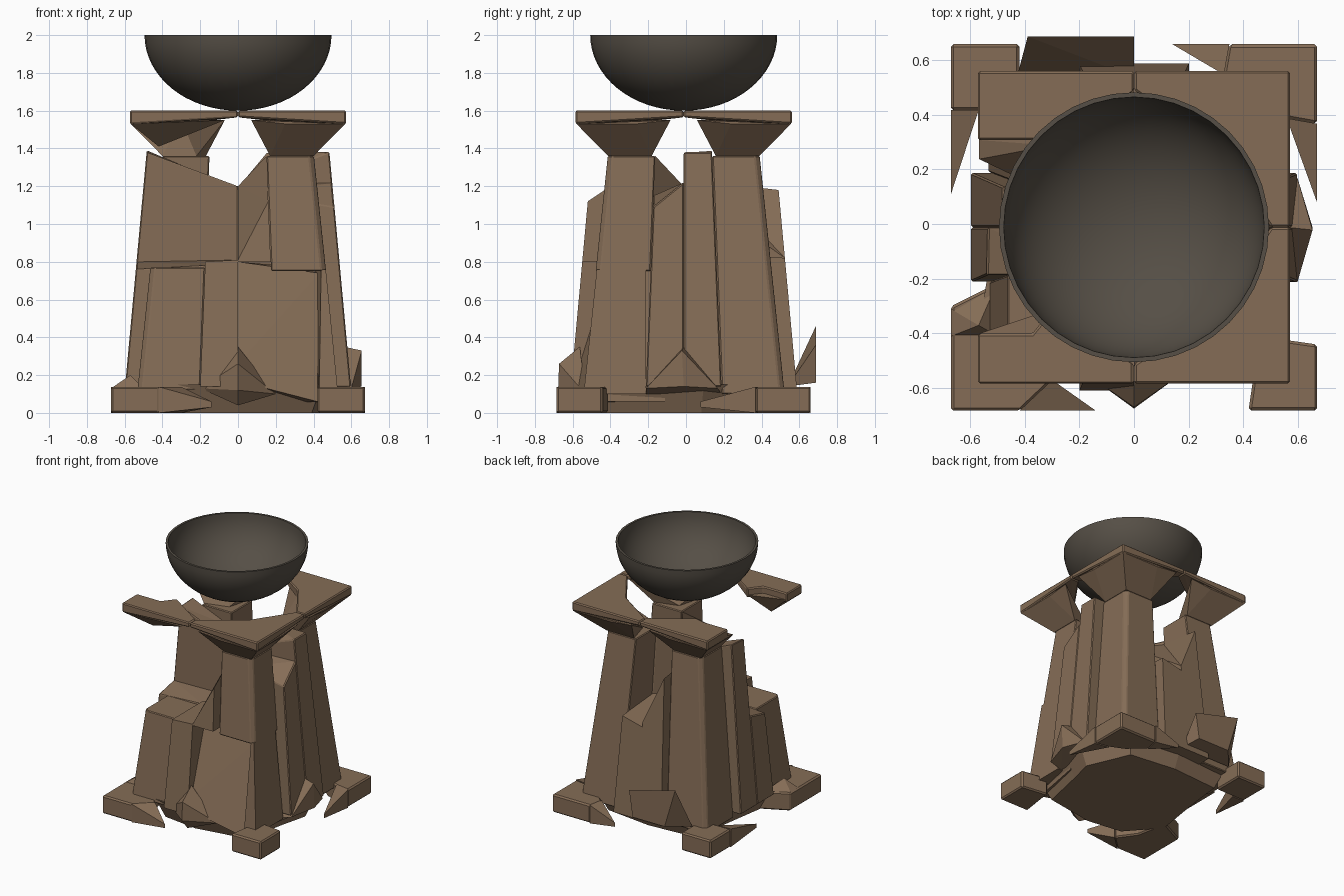
import bpy, bmesh, math

if "Cube" in bpy.data.objects:
    bpy.data.objects.remove(bpy.data.objects["Cube"])

OY = -0.012  # whole model sits slightly forward


def material(name, rgb):
    m = bpy.data.materials.new(name)
    m.diffuse_color = (*rgb, 1)
    m.use_nodes = True
    m.node_tree.nodes["Principled BSDF"].inputs["Base Color"].default_value = m.diffuse_color
    return m


STONE = material("weathered stone", (0.235, 0.152, 0.093))
IRON = material("dark iron", (0.092, 0.078, 0.061))


def finish(name, bm, mat, bevel=0.0):
    bmesh.ops.recalc_face_normals(bm, faces=bm.faces)
    me = bpy.data.meshes.new(name)
    bm.to_mesh(me)
    bm.free()
    ob = bpy.data.objects.new(name, me)
    bpy.context.collection.objects.link(ob)
    ob.location.y = OY
    me.materials.append(mat)
    if bevel:
        b = ob.modifiers.new("worn edges", 'BEVEL')
        b.width, b.segments, b.angle_limit = bevel, 1, math.radians(40)
    return ob


def hull(name, pts, bevel=0.0):
    bm = bmesh.new()
    vs = [bm.verts.new(p) for p in pts]
    r = bmesh.ops.convex_hull(bm, input=vs)
    junk = {v for v in r["geom_interior"] + r["geom_unused"] if isinstance(v, bmesh.types.BMVert)}
    bmesh.ops.delete(bm, geom=list(junk), context='VERTS')
    bmesh.ops.dissolve_limit(bm, angle_limit=0.02, verts=bm.verts, edges=bm.edges)
    return finish(name, bm, STONE, bevel)


def loft(name, bottom, top, bevel=0.0):
    """Solid between two loops of equal length."""
    bm = bmesh.new()
    a = [bm.verts.new(p) for p in bottom]
    b = [bm.verts.new(p) for p in top]
    n = len(a)
    caps = [bm.faces.new(a[::-1]), bm.faces.new(b)]
    for i in range(n):
        j = (i + 1) % n
        bm.faces.new((a[i], a[j], b[j], b[i]))
    bmesh.ops.triangulate(bm, faces=caps)
    return finish(name, bm, STONE, bevel)


# Tapering half widths: panel front, pillar corner, panel edge
def taper(lo, hi):
    return lambda z: lo + (hi - lo) * (z - 0.14) / 1.24


P, C, W = taper(0.598, 0.484), taper(0.53, 0.40), taper(0.20, 0.15)
PANEL = [lambda z: (0, 0), lambda z: (P(z), 0), lambda z: (P(z), W(z)), lambda z: (W(z), W(z))]
PILLAR = [lambda z: (W(z), W(z)), lambda z: (C(z), W(z)), lambda z: (C(z), C(z) - .025),
          lambda z: (C(z) - .025, C(z)), lambda z: (W(z), C(z))]


def shaft(name, shape, sx, sy, z0, tops, swap=False, bevel=0.0):
    def at(f, z):
        x, y = f(z)
        if swap:
            x, y = y, x
        return (sx * x, sy * y, z)
    return loft(name, [at(f, z0) for f in shape], [at(f, z) for f, z in zip(shape, tops)], bevel)


# Quarter of the column: name, signs, pillar z range, side-panel tops, front/back-panel z start and tops
QUARTERS = [
    ("front_right", 1, -1, 0.75, 1.36, (1.2, 1.22, 1.09, 1.15), 0.80, (1.2, 0.81, 1.12, 1.36)),
    ("back_right", 1, 1, 0.10, 1.36, (1.2, 1.38, 1.38, 1.38), 0.10, (0.85, 0.78, 0.82, 0.85)),
    ("back_left", -1, 1, 0.10, 1.36, (1.2, 1.38, 1.39, 1.25), 0.10, (1.2, 0.82, 1.18, 1.22)),
    ("front_left", -1, -1, 0.12, 0.77, (0.81, 0.80, 0.76, 0.78), 0.14, (0.81, 0.81, 0.80, 0.8)),
]
for nm, sx, sy, p0, p1, side, f0, face in QUARTERS:
    shaft(nm + "_pillar", PILLAR, sx, sy, p0, [p1] * 5, bevel=0.006)
    shaft(nm + "_side_panel", PANEL, sx, sy, 0.14, side, bevel=0.006)
    shaft(nm + "_face_panel", PANEL, sx, sy, f0, face, swap=True)

# Gouged lower front right, sloping out toward the ground
hull("gouged_front_right", [(0, 0, .8), (0, -.38, .8), (.43, -.33, .74), (.46, -.1, .76), (0, 0, .03),
                            (0, -.55, .26), (.15, -.56, .13), (.42, -.53, .06), (.5, -.1, .06)])
hull("front_right_pillar_foot", [(.465, -.2, .76), (.465, -.46, .76), (.44, -.46, .76), (.4, -.2, .76),
                                 (.53, -.2, .1), (.53, -.53, .1), (.43, -.53, .1), (.4, -.2, .1)])

# Broken foundation under the column
base = [(.5, -.1), (.42, -.47), (0, -.54), (-.3, -.5), (-.52, -.25), (-.45, .2), (-.42, .47), (0, .5),
        (.4, .45), (.55, .1)]
loft("foundation", [(x * .93, y * .93, 0) for x, y in base], [(x * 1.06, y * 1.06, .15) for x, y in base])


# Capital corners: overhanging slab corner with two arms, flaring up from a pillar
def capital(nm, sx, sy, ax, ay, drop):
    def pt(x, y, z):
        return (sx * x, sy * y, z)
    S, top = 0.573, 1.6
    tx, ty = (0.02 if ax < .1 else .15), (0.02 if ay < .1 else .15)
    up = [(S, ay), (S, S), (ax, S), (ax, S - .05 - tx), (.3, .3), (S - .05 - ty, ay)]
    low = [1.565 if ay < .1 else 1.53, 1.53, 1.565 if ax < .1 else 1.53]
    low += [low[2], 1.53, low[0]]
    loft(nm + "_slab", [pt(x, y, z) for (x, y), z in zip(up, low)], [pt(x, y, top) for x, y in up], .008)
    # flare: spreads out along both arms under the slab
    lx, ly = max(ax, .07), max(ay, .07)
    pts = [pt(S - .005, ly, 1.55), pt(S - .005, S - .005, 1.53), pt(lx, S - .005, 1.55), pt(.3, .3, 1.55)]
    if drop < 1.4:
        pts += [pt(.4, .17, drop), pt(.4, .4, drop), pt(.17, .4, drop), pt(.22, .22, drop),
                pt(S - .005, .25, 1.53), pt(.25, S - .005, 1.53)]
    else:
        pts += [pt(.42, .42, drop)]
    hull(nm + "_capital", pts)


capital("front_right", 1, -1, 0, 0, 1.36)
capital("back_right", 1, 1, 0, 0, 1.36)
capital("back_left", -1, 1, 0, .32, 1.36)
capital("front_left", -1, -1, 0, .39, 1.41)


# Plinth corner fragments, given by their plan outline
def plinth(nm, outline, bevel=.01):
    loft(nm + "_plinth", [(x, y, 0) for x, y in outline], [(x, y, .138) for x, y in outline], bevel)


plinth("front_left", [(-.672, -.673), (-.42, -.673), (-.3, -.56), (-.4, -.42), (-.45, -.18), (-.672, -.29)])
plinth("front_right", [(.42, -.673), (.672, -.673), (.672, -.43), (.46, -.4)])
plinth("back_right", [(.672, .672), (.35, .672), (.33, .56), (.45, .45), (.56, .4), (.672, .38)])
plinth("back_left", [(-.672, .672), (-.42, .672), (-.42, .43), (-.672, .43)])

# Thin splinters tapering off the plinth corners
for nm, a, b, tip in [("front_left", (-.42, -.673), (-.3, -.56), (-.14, -.673)),
                      ("back_right_rear", (.35, .672), (.33, .56), (.14, .672)),
                      ("back_right_side", (.672, .38), (.56, .4), (.672, .09)),
                      ("back_left", (-.672, .43), (-.57, .43), (-.672, .12))]:
    hull(nm + "_splinter", [(*a, 0), (*b, 0), (*a, .138), (*b, .138), (*tip, .06), (*tip, .03)])

# Rubble shards leaning on the sides
hull("rear_shard", [(-.43, .55, .14), (0, .55, .14), (-.39, .70, .46), (0, .70, .36),
                    (-.3, .70, .16), (-.03, .70, .16)])
hull("right_shard", [(.5, -.2, .1), (.5, .2, .1), (.655, -.01, .33), (.655, 0, .14), (.56, 0, .35),
                     (.6, -.2, .13), (.6, .18, .13)])
hull("front_shard", [(-.2, -.52, .13), (.2, -.52, .1), (0, -.665, .12), (0, -.66, .26), (0, -.55, .35),
                     (0, -.6, .04)])
hull("front_left_shard", [(-.672, -.4, .13), (-.5, -.4, .13), (-.672, -.3, .13), (-.57, -.36, .2),
                          (-.5, -.2, .13)])

# Bowl: turned profile, outside then inside
prof, N = [], 16
for r, d, steps in ((.495, .4, range(N + 1)), (.478, .383, range(N, -1, -1))):
    for i in steps:
        t = math.pi / 2 * i / N
        prof.append((r * math.sin(t), 2 - d * math.cos(t)))
bm = bmesh.new()
vs = [bm.verts.new((r, 0, z)) for r, z in prof]
es = [bm.edges.new(e) for e in zip(vs, vs[1:])]
bmesh.ops.spin(bm, geom=vs + es, cent=(0, 0, 0), axis=(0, 0, 1), angle=2 * math.pi, steps=40)
bmesh.ops.remove_doubles(bm, verts=bm.verts, dist=1e-5)
bowl = finish("bowl", bm, IRON)
bpy.context.view_layer.objects.active = bowl
bowl.select_set(True)
bpy.ops.object.shade_smooth_by_angle(angle=math.radians(35))
